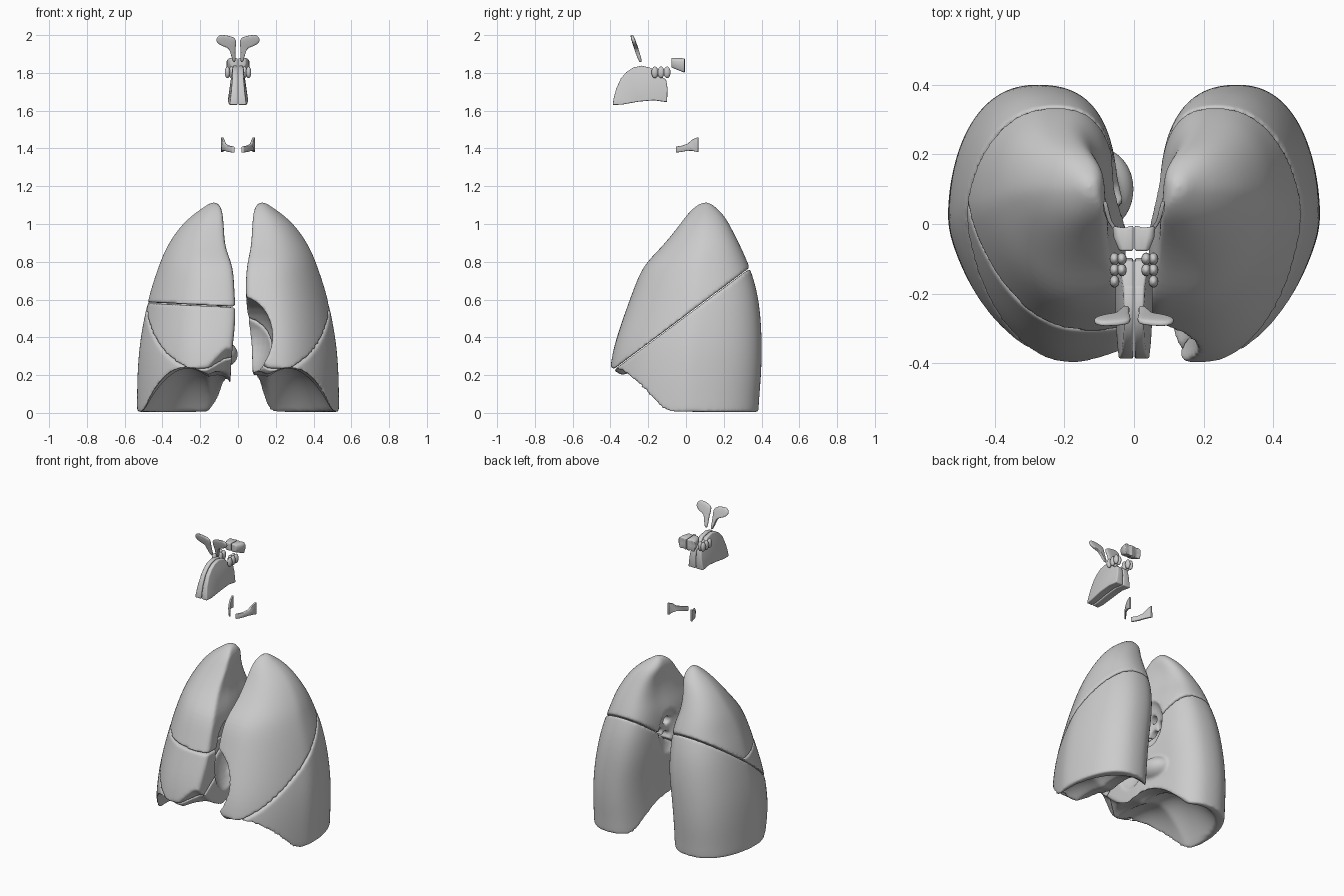
import bpy, bmesh, math
from mathutils import Matrix, Vector

if "Cube" in bpy.data.objects:
    bpy.data.objects.remove(bpy.data.objects["Cube"])


def make_obj(name, bm):
    bmesh.ops.recalc_face_normals(bm, faces=bm.faces)
    for f in bm.faces:
        f.smooth = True
    me = bpy.data.meshes.new(name)
    bm.to_mesh(me)
    bm.free()
    ob = bpy.data.objects.new(name, me)
    bpy.context.collection.objects.link(ob)
    return ob


def bake(ob):
    dg = bpy.context.evaluated_depsgraph_get()
    me = bpy.data.meshes.new_from_object(ob.evaluated_get(dg))
    ob.modifiers.clear()
    ob.data = me


def boolean(ob, cutter, op='DIFFERENCE'):
    m = ob.modifiers.new("cut", 'BOOLEAN')
    m.operation, m.solver, m.object = op, 'EXACT', cutter
    helpers.add(cutter)
    cutter.hide_render = True


def ellipsoid(name, c, r, seg=32):
    bm = bmesh.new()
    bmesh.ops.create_uvsphere(bm, u_segments=seg, v_segments=seg // 2, radius=1,
                              matrix=Matrix.Translation(c) @ Matrix.Diagonal((*r, 1)))
    return make_obj(name, bm)


def loft(name, rings):
    bm = bmesh.new()
    vs = [[bm.verts.new(p) for p in r] for r in rings]
    n = len(vs[0])
    for a, b in zip(vs, vs[1:]):
        for i in range(n):
            bm.faces.new((a[i], a[(i + 1) % n], b[(i + 1) % n], b[i]))
    bm.faces.new(vs[0])
    bm.faces.new(vs[-1][::-1])
    return make_obj(name, bm)


def half_space(name, point, normal):
    # big block filling the side of a plane that the normal points to
    bm = bmesh.new()
    rot = Vector((0, 0, 1)).rotation_difference(normal).to_matrix().to_4x4()
    bmesh.ops.create_cube(bm, size=3, matrix=Matrix.Translation(point) @ rot @ Matrix.Translation((0, 0, 1.5)))
    return make_obj(name, bm)


helpers = set()

# lung levels: z, medial, lateral, front, back
LEVELS = [(1.115, .11, .145, .085, .125), (1.09, .09, .18, .045, .155), (1.05, .08, .24, .005, .2),
          (.98, .075, .315, -.045, .24), (.87, .07, .385, -.135, .295), (.78, .045, .42, -.23, .335),
          (.65, .04, .465, -.28, .378), (.5, .05, .5, -.335, .398), (.35, .07, .525, -.385, .403),
          (.2, .08, .535, -.41, .4), (.05, .08, .537, -.41, .385), (-.15, .08, .537, -.4, .38)]


def lung_ring(side, z, med, lat, yf, yb, n=40):
    pts = []
    if side < 0 and z < .8:
        med -= .02 + .02 * (z < .6)
    for i in range(n):
        c, s = math.cos(2 * math.pi * i / n), math.sin(2 * math.pi * i / n)
        e = 2 / (2.25 if c > 0 else 2.5 if s > 0 else 3.2)
        y = (yf + yb) / 2 + (yb - yf) / 2 * math.copysign(abs(s) ** e, s)
        u = (med + lat) / 2 + (lat - med) / 2 * math.copysign(abs(c) ** e, c)
        u = max(med, u + .3 * min(0, y - (yf + yb) / 2))
        # the rear half of the inner face makes room for the spine
        if c < 0 and z < 1:
            u += .03 * max(0, min(1, (y - .02) / .12)) * -c
        pts.append((side * u, y, z))
    return pts


# diaphragm cutter: domed floor, rising to the front and the midline
bm = bmesh.new()
bmesh.ops.create_grid(bm, x_segments=80, y_segments=80, size=.7)
for v in bm.verts:
    u, y = abs(v.co.x), v.co.y
    v.co.z = (.005 + .23 * min(1.2, max(0, (-y - .1) / .29)) ** 1.2
              + .24 * max(0, 1 - ((u - .265) / .24) ** 2 - ((y + .02) / .365) ** 2)
              + .13 * min(1, max(0, (.16 - u) / .1)))
ext = bmesh.ops.extrude_face_region(bm, geom=bm.faces[:])
for v in ext['geom']:
    if isinstance(v, bmesh.types.BMVert):
        v.co.z = -.6
diaphragm = make_obj("diaphragm_cutter", bm)

# fissure planes
P_OBL = Vector((0, .04, .545))
N_OBL = Vector((0, -.599, .801))
P_HOR = Vector((-.25, 0, .572))
N_HOR = Vector((.05, 0, 1)).normalized()
GAP = .002


def keep_out(p, n):
    return half_space("fissure_cutter", p - n * GAP, n)


above_obl, below_obl = keep_out(P_OBL, N_OBL), keep_out(P_OBL, -N_OBL)
above_hor, below_hor = keep_out(P_HOR, N_HOR), keep_out(P_HOR, -N_HOR)

for side, label in ((-1, "right"), (1, "left")):
    lung = loft("lung_body", [lung_ring(side, *lv) for lv in LEVELS])
    sub = lung.modifiers.new("sub", 'SUBSURF')
    sub.levels = sub.render_levels = 2
    boolean(lung, diaphragm)
    # heart impression and hilum hollow
    if side > 0:
        boolean(lung, ellipsoid("heart_cutter", (0, -.3, .4), (.185, .33, .22)))
    else:
        boolean(lung, ellipsoid("heart_cutter", (0, -.07, .47), (.1, .14, .25)))
    boolean(lung, ellipsoid("hilum_cutter", (side * .045, .09, .62), (.06, .1, .16)))
    # openings for airway and vessels
    for y, z in ((.06, .58), (.12, .62), (.06, .68)):
        bm = bmesh.new()
        bmesh.ops.create_cone(bm, cap_ends=True, segments=20, radius1=.026, radius2=.026, depth=.2,
                              matrix=Matrix.Translation((side * .08, y, z)) @ Matrix.Rotation(math.pi / 2, 4, 'Y'))
        boolean(lung, make_obj("vessel_cutter", bm))
    if side < 0:
        boolean(lung, ellipsoid("medial_ridge", (-.1, .1, .31), (.1, .12, .075)), 'UNION')
    bake(lung)
    # lobes
    if side < 0:
        lobes = {"upper": (below_obl, below_hor), "middle": (below_obl, above_hor), "lower": (above_obl,)}
    else:
        lobes = {"upper": (below_obl,), "lower": (above_obl,)}
    for lname, cuts in lobes.items():
        lobe = bpy.data.objects.new(f"{label}_lung_{lname}_lobe", lung.data.copy())
        bpy.context.collection.objects.link(lobe)
        for c in cuts:
            boolean(lobe, c)
        rm = lobe.modifiers.new("remesh", 'REMESH')
        rm.mode, rm.voxel_size, rm.use_smooth_shade = 'VOXEL', .0085, True
        sm = lobe.modifiers.new("smooth", 'SMOOTH')
        sm.factor, sm.iterations = .5, 9
        bake(lobe)
    bpy.data.objects.remove(lung)

for h in helpers:
    bpy.data.objects.remove(h)


def finish(ob, sub=2, bevel=0):
    if bevel:
        b = ob.modifiers.new("bevel", 'BEVEL')
        b.width, b.segments = bevel, 3
    ob.modifiers.new("mirror", 'MIRROR').use_clip = False
    if sub:
        s = ob.modifiers.new("sub", 'SUBSURF')
        s.levels = s.render_levels = sub


# frontal sinuses: thin leaning flared plates
pts = [(.01, 1.855), (.03, 1.855), (.034, 1.9), (.052, 1.935), (.085, 1.94), (.12, 1.965),
       (.11, 1.992), (.09, 2.003), (.05, 1.997), (.01, 1.985), (.01, 1.95), (.016, 1.91)]
finish(loft("frontal_sinus", [[(x, -.287 + (2 - z) * .33 + d, z) for x, z in pts]
                              for d in (-.012, 0, .012)]))

# sphenoid sinuses
pts = [(.002, -.003), (.03, -.012), (.062, -.006), (.058, -.04), (.042, -.078), (.002, -.078)]
finish(loft("sphenoid_sinus", [[(x * w, y, z - .4 * (y + .08) * f) for x, y in pts]
                               for z, f, w in ((1.83, 1, .85), (1.85, .5, 1), (1.868, .1, 1), (1.88, .1, .8))]),
       0, .008)

# ethmoid cells
for i, y in enumerate((-.1, -.132, -.165)):
    for j, x in enumerate((.035, .056)):
        if (i, j) != (2, 0):
            finish(ellipsoid("ethmoid_cell", (x, y, 1.803), (.014, .018, .031), 16), 0)

# nasal cavity halves, narrowing towards the top, with side grooves
pts = [(-.388, 1.63), (-.383, 1.665), (-.37, 1.715), (-.345, 1.77), (-.315, 1.805), (-.28, 1.828), (-.235, 1.838),
       (-.18, 1.825), (-.15, 1.79), (-.105, 1.765), (-.098, 1.72), (-.1, 1.645), (-.17, 1.655),
       (-.25, 1.648), (-.34, 1.632)]
nose = loft("nasal_cavity", [[(.002, y, z) for y, z in pts],
                             [(.057 - (z - 1.63) * .14 - max(0, -y - .28) * .12, y, z) for y, z in pts]])
finish(nose, 0, .006)

# laryngeal plates: curved thin strips flaring to the back
strip = [(.084, .065, 1.38, 1.46), (.079, .035, 1.387, 1.448), (.068, .008, 1.388, 1.425),
         (.05, -.02, 1.382, 1.415), (.024, -.053, 1.378, 1.41)]
finish(loft("laryngeal_plate", [[(x + d, y, lo) for x, y, lo, hi in strip] +
                                [(x + d, y, hi) for x, y, lo, hi in strip[::-1]]
                                for d in (-.006, .006)]), 0, .003)
